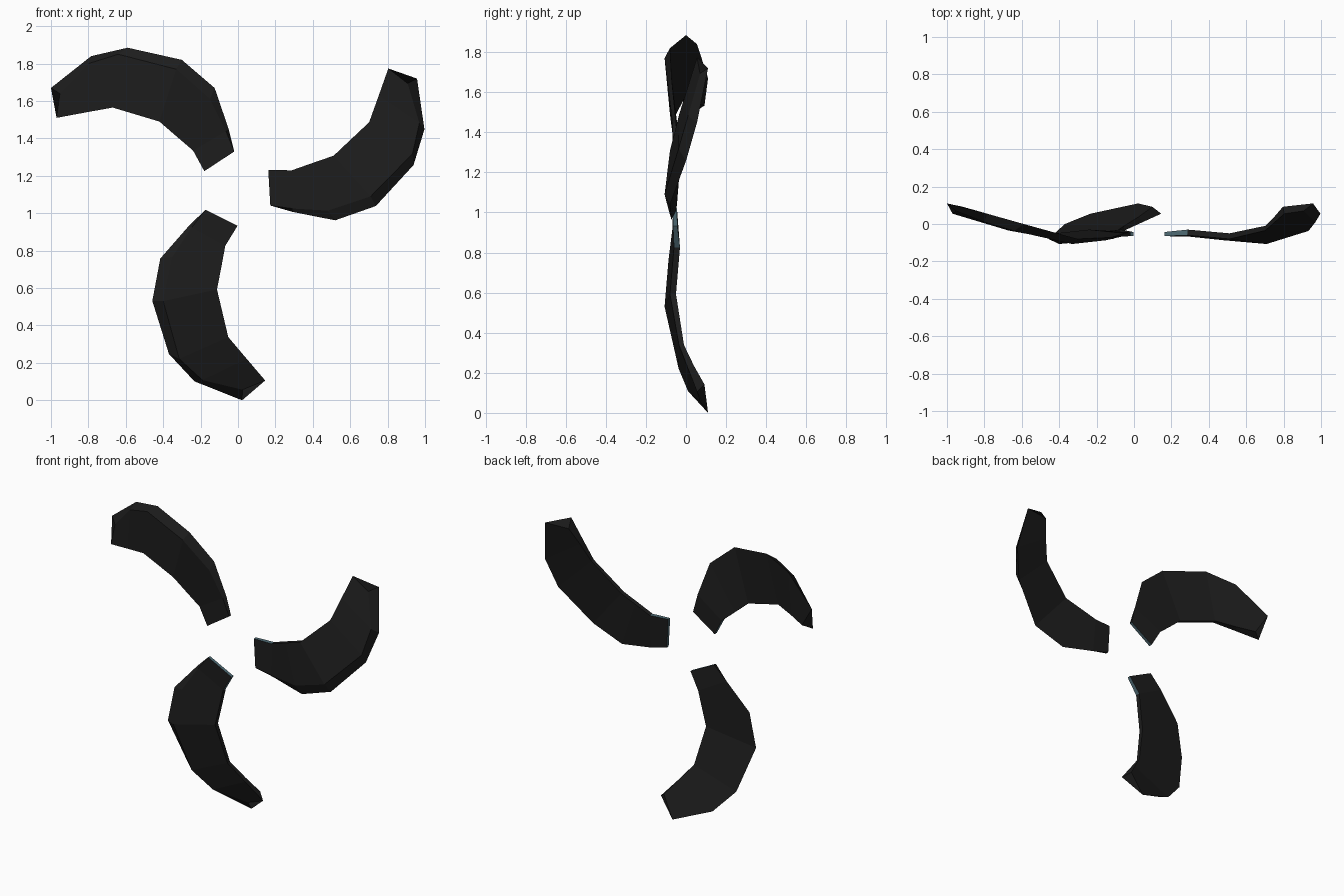
import bpy, bmesh, math
from mathutils import Matrix, Vector

if "Cube" in bpy.data.objects:
    bpy.data.objects.remove(bpy.data.objects["Cube"])

CENTRE = Vector((-0.007, 0, 1.13))  # hub point the blades turn around


def material(name, rgb):
    m = bpy.data.materials.new(name)
    m.diffuse_color = (*rgb, 1)
    m.use_nodes = True
    m.node_tree.nodes["Principled BSDF"].inputs["Base Color"].default_value = m.diffuse_color
    return m


black = material("blade black", (0.012, 0.012, 0.012))
teal = material("root teal", (0.08, 0.15, 0.18))

# Upper left blade, root to tip: four edges running along its length
front_inner = [(-.18, -.065, 1.225), (-.24, -.06, 1.335), (-.33, -.07, 1.412), (-.42, -.08, 1.49),
               (-.67, -.035, 1.565), (-.82, .01, 1.538), (-.97, .055, 1.51)]
front_ridge = [(-.02, -.065, 1.33), (-.065, -.067, 1.44), (-.15, -.087, 1.61), (-.33, -.107, 1.77),
               (-.64, -.037, 1.85), (-.80, .01, 1.80), (-.952, .07, 1.64)]
back_outer = [(-.02, -.045, 1.33), (-.05, -.05, 1.45), (-.125, -.072, 1.67), (-.30, -.08, 1.82),
              (-.59, 0, 1.885), (-.785, .055, 1.84), (-1.0, .11, 1.67)]
back_inner = [(-.18, -.043, 1.225), (-.24, -.03, 1.335), (-.33, -.04, 1.412), (-.42, -.05, 1.49),
              (-.67, -.01, 1.565), (-.80, .04, 1.548), (-.915, .092, 1.533)]


def blade(name, angle):
    bm = bmesh.new()
    rot = Matrix.Rotation(angle, 3, 'Y')
    rings = []
    for ring in zip(front_inner, front_ridge, back_outer, back_inner):
        rings.append([bm.verts.new(rot @ (Vector(p) - CENTRE) + CENTRE) for p in ring])
    # root end in teal, tip in black
    bm.faces.new(rings[0]).material_index = 1
    bm.faces.new(rings[-1][::-1])
    for i, (r, s) in enumerate(zip(rings, rings[1:])):
        for k in range(4):
            n = (k + 1) % 4
            f = bm.faces.new((r[k], s[k], s[n], r[n]))
            # first stretch of the inner rim shares the root colour
            if i == 0 and k == 3:
                f.material_index = 1
    bmesh.ops.recalc_face_normals(bm, faces=bm.faces[:])
    me = bpy.data.meshes.new(name)
    bm.to_mesh(me)
    bm.free()
    me.materials.append(black)
    me.materials.append(teal)
    ob = bpy.data.objects.new(name, me)
    bpy.context.collection.objects.link(ob)


# three equal blades around the hub
for i, name in enumerate(("blade_upper_left", "blade_right", "blade_lower")):
    blade(name, math.radians(120 * i))
